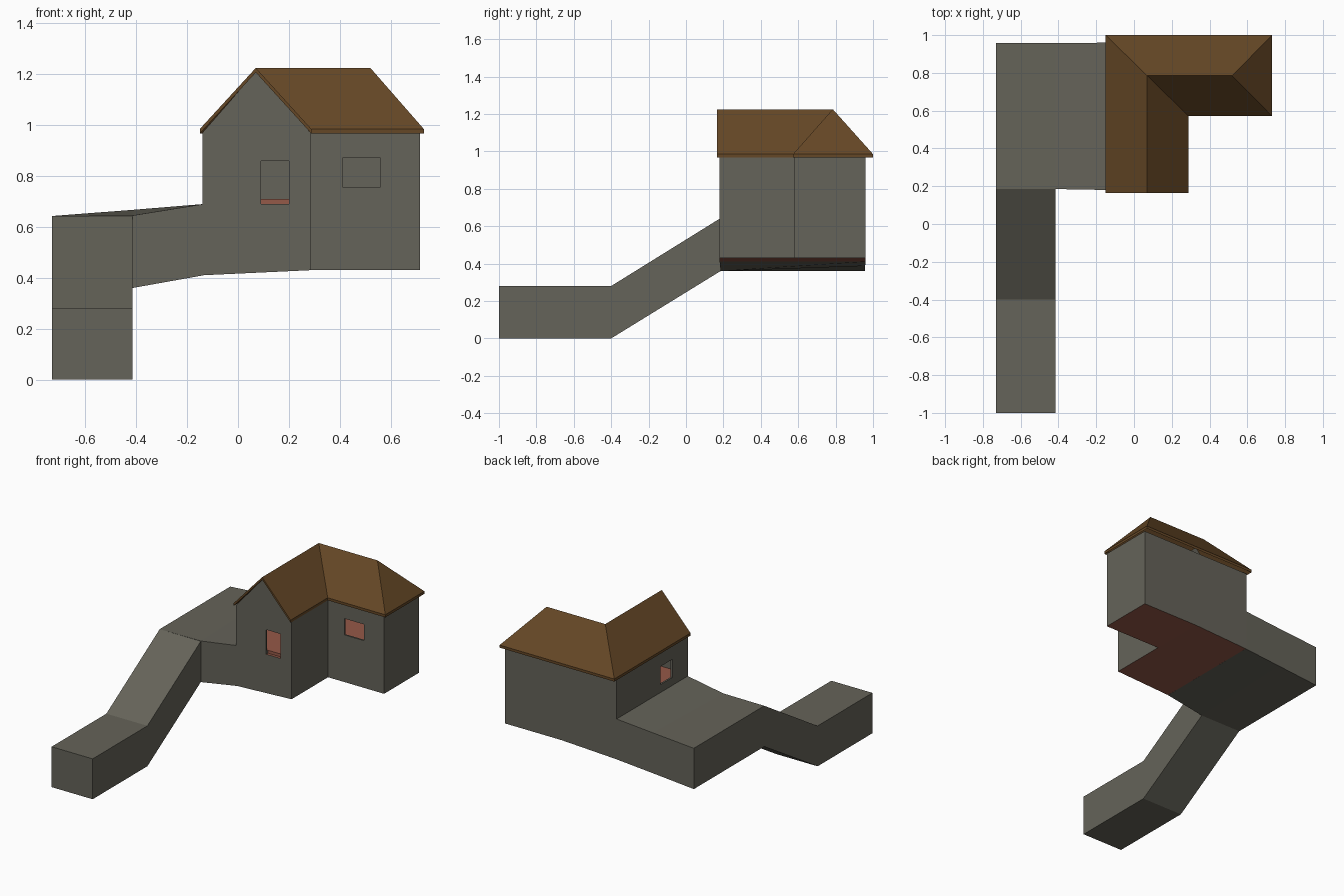
import bpy, bmesh
from mathutils import Vector

if "Cube" in bpy.data.objects:
    bpy.data.objects.remove(bpy.data.objects["Cube"])


def material(name, rgb):
    m = bpy.data.materials.new(name)
    m.diffuse_color = (*rgb, 1)
    m.use_nodes = True
    m.node_tree.nodes["Principled BSDF"].inputs["Base Color"].default_value = m.diffuse_color
    return m


STONE = material("grey stone", (0.13, 0.125, 0.10))
ROOF = material("brown roof", (0.13, 0.063, 0.019))
FLOOR = material("red floor", (0.30, 0.10, 0.065))


def finish(name, bm, *mats):
    bmesh.ops.recalc_face_normals(bm, faces=bm.faces)
    me = bpy.data.meshes.new(name)
    bm.to_mesh(me)
    bm.free()
    ob = bpy.data.objects.new(name, me)
    bpy.context.collection.objects.link(ob)
    for m in mats:
        me.materials.append(m)
    return ob


def prism(name, near, far, *mats):
    """Solid between two matching outlines."""
    bm = bmesh.new()
    a = [bm.verts.new(p) for p in near]
    b = [bm.verts.new(p) for p in far]
    n = len(a)
    bm.faces.new(a)
    bm.faces.new(b[::-1])
    for i in range(n):
        j = (i + 1) % n
        bm.faces.new((a[i], b[i], b[j], a[j]))
    return finish(name, bm, *mats)


def along_y(name, pts, y0, y1, *mats):
    return prism(name, [(x, y0, z) for x, z in pts], [(x, y1, z) for x, z in pts], *mats)


def box(name, x0, x1, y0, y1, z0, z1):
    return along_y(name, [(x0, z0), (x1, z0), (x1, z1), (x0, z1)], y0, y1)


def combine(target, other, op):
    mod = target.modifiers.new(op, 'BOOLEAN')
    mod.operation, mod.solver, mod.object = op, 'EXACT', other
    bpy.context.view_layer.objects.active = target
    bpy.ops.object.modifier_apply(modifier=mod.name)
    bpy.data.objects.remove(other)


# Ramp: flat foot, then a slope up to the landing
side = [(-1, 0), (-0.4, 0), (0.185, 0.36), (0.185, 0.643), (-0.4, 0.28), (-1, 0.28)]
prism("ramp", [(-0.73, y, z) for y, z in side], [(-0.415, y, z) for y, z in side], STONE)

# Landing, rising gently toward the house
prism("landing",
      [(-0.73, 0.185, 0.36), (-0.415, 0.185, 0.36), (-0.135, 0.18, 0.41),
       (-0.135, 0.18, 0.69), (-0.415, 0.185, 0.645), (-0.73, 0.185, 0.643)],
      [(-0.73, 0.957, 0.36), (-0.415, 0.958, 0.387), (-0.135, 0.96, 0.41),
       (-0.135, 0.96, 0.69), (-0.415, 0.958, 0.667), (-0.73, 0.957, 0.643)], STONE)

# House walls: gabled front wing joined to the long back wing
house = along_y("house_walls", [(-0.14, 0.41), (0.285, 0.43), (0.285, 0.97),
                                (0.07, 1.21), (-0.14, 0.97)], 0.18, 0.7)
combine(house, along_y("back_wing", [(-0.14, 0.41), (0.285, 0.43), (0.715, 0.43),
                                     (0.715, 0.97), (-0.14, 0.97)], 0.58, 0.96), 'UNION')

# Hollow rooms, then door and window openings
for i, dims in enumerate([
        (-0.128, 0.273, 0.192, 0.948, 0.71, 0.96),
        (0.2, 0.703, 0.592, 0.948, 0.71, 0.96),
        (0.09, 0.2, 0.1, 0.2, 0.69, 0.86),
        (0.41, 0.56, 0.5, 0.61, 0.757, 0.87),
        (-0.2, -0.11, 0.35, 0.48, 0.745, 0.87)]):
    combine(house, box("cutter_%d" % i, *dims), 'DIFFERENCE')

# Red floor, door step and underside; everything else is stone
house.data.materials.clear()
house.data.materials.append(STONE)
house.data.materials.append(FLOOR)
for f in house.data.polygons:
    z = f.center.z
    floor = f.normal.z > 0.9 and z < 0.72
    step = 0.69 < z < 0.711 and f.normal.y < -0.9 and f.area < 0.01
    under = f.normal.z < -0.9 and z < 0.45
    f.material_index = int(floor or step or under)

# Roof: L-shaped with a front gable and hipped ends, given thickness downward
E, R = 0.985, 1.225
bm = bmesh.new()
v = {k: bm.verts.new(p) for k, p in {
    "sw": (-0.15, 0.165, E), "gable": (0.07, 0.165, R), "se": (0.288, 0.165, E),
    "valley": (0.288, 0.572, E), "turn": (0.07, 0.785, R), "end": (0.52, 0.785, R),
    "east": (0.73, 0.572, E), "ne": (0.73, 1.0, E), "nw": (-0.15, 1.0, E)}.items()}
for names in ("sw gable turn nw", "gable se valley turn", "turn valley east end",
              "end east ne", "nw turn end ne"):
    bm.faces.new([v[n] for n in names.split()])
ext = bmesh.ops.extrude_face_region(bm, geom=bm.faces[:], use_keep_orig=True)
bmesh.ops.translate(bm, vec=Vector((0, 0, -0.018)),
                    verts=[g for g in ext["geom"] if isinstance(g, bmesh.types.BMVert)])
finish("roof", bm, ROOF)
